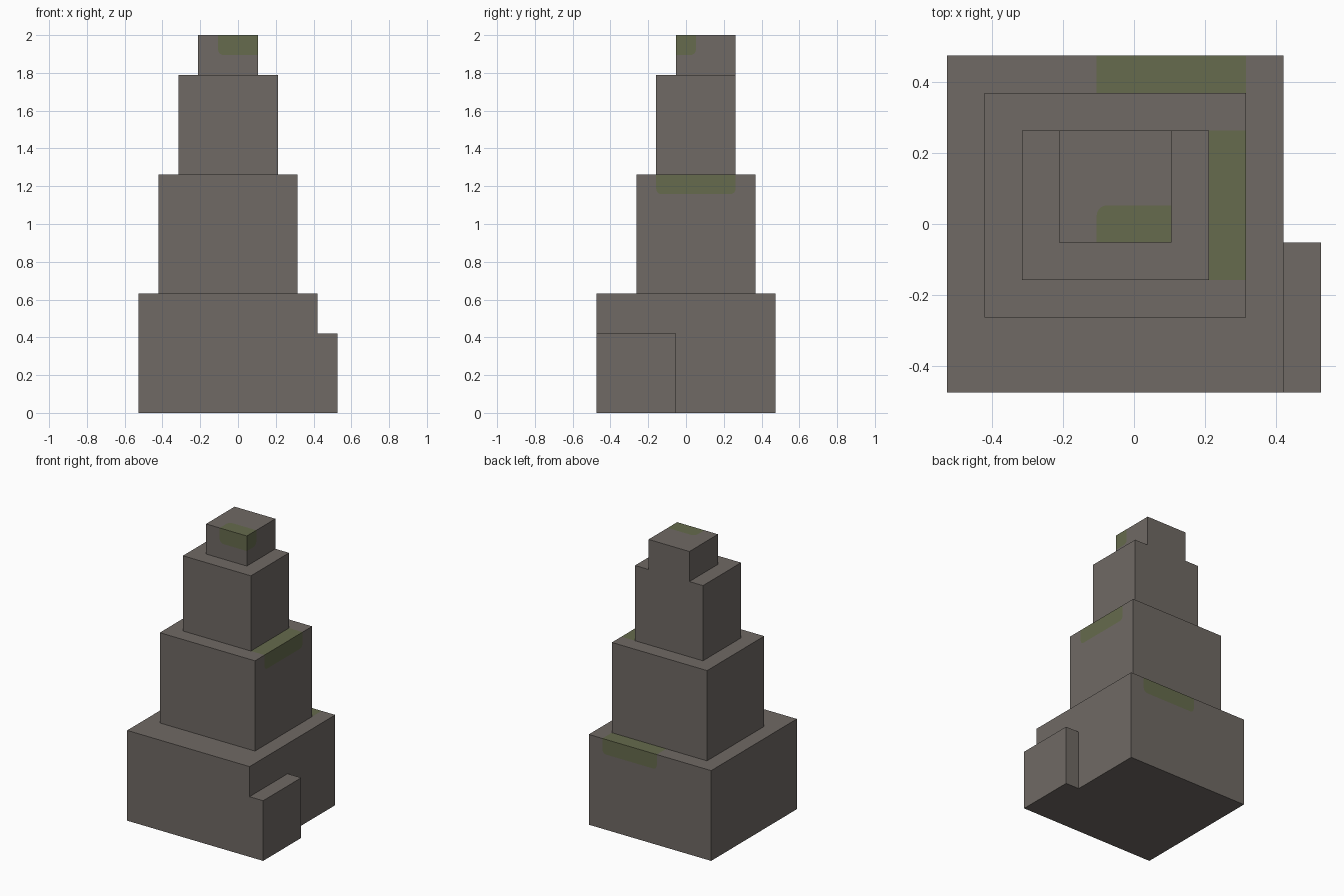
import bpy, bmesh, math
from mathutils import Vector, Matrix

if "Cube" in bpy.data.objects:
    bpy.data.objects.remove(bpy.data.objects["Cube"])

U = 2 / 19          # the tower is 19 modules tall
R = 0.28            # corner radius of the moss patches, in modules


def material(name, rgb):
    m = bpy.data.materials.new(name)
    m.diffuse_color = (*rgb, 1)
    m.use_nodes = True
    m.node_tree.nodes["Principled BSDF"].inputs["Base Color"].default_value = m.diffuse_color
    return m


STONE = material("grey_brown_stone", (0.160, 0.142, 0.128))
MOSS = material("moss_green", (0.133, 0.147, 0.074))


def rounded(points, radius):
    """Path with its inner corners rounded by quarter arcs."""
    pts = [Vector(p) for p in points]
    if not radius:
        return pts
    out = [pts[0]]
    for p, c, n in zip(pts, pts[1:], pts[2:]):
        a, b = (p - c).normalized(), (n - c).normalized()
        for k in range(6):
            t = math.pi / 2 * k / 5
            out.append(c + radius * (a * (1 - math.sin(t)) + b * (1 - math.cos(t))))
    return out + [pts[-1]]


def vert_at(bm, p):
    """Vertex at p, splitting the edge it lies on when needed."""
    for v in bm.verts:
        if (v.co - p).length < 1e-4:
            return v
    for e in bm.edges:
        a, b = e.verts
        da, db = (a.co - p).length, (b.co - p).length
        if da + db - e.calc_length() < 1e-5:
            v = bmesh.utils.edge_split(e, a, da / (da + db))[1]
            v.co = p
            return v


def cut_face(bm, points, radius):
    """Split one flat face along a path that starts and ends on its border."""
    pts = rounded(points, radius)
    a, b = vert_at(bm, pts[0]), vert_at(bm, pts[-1])
    bm.normal_update()
    face = next(f for f in bm.faces if a in f.verts and b in f.verts
                and all(abs((p - a.co).dot(f.normal)) < 1e-4 for p in pts))
    ring = list(face.verts)
    i = ring.index(a)
    ring = ring[i:] + ring[:i]
    j = ring.index(b)
    bm.faces.remove(face)
    path = [bm.verts.new(p) for p in pts[1:-1]]
    bm.faces.new(ring[:j + 1] + path[::-1])
    bm.faces.new(ring[j:] + [a] + path)


def block(name, lo, hi, cuts=(), moss=None):
    """Stone box from lo to hi; faces inside the moss bounds turn green."""
    lo, hi = Vector(lo), Vector(hi)
    bm = bmesh.new()
    bmesh.ops.create_cube(bm, size=1, matrix=Matrix.Translation((lo + hi) / 2)
                          @ Matrix.Diagonal((*(hi - lo), 1)))
    for points, radius in cuts:
        cut_face(bm, points, radius)
    if moss:
        for f in bm.faces:
            f.material_index = int(all(
                moss[0][k] - 1e-3 <= v.co[k] <= moss[1][k] + 1e-3
                for v in f.verts for k in range(3)))
    bmesh.ops.scale(bm, vec=(U, U, U), verts=bm.verts)
    bm.normal_update()
    me = bpy.data.meshes.new(name)
    bm.to_mesh(me)
    bm.free()
    me.materials.append(STONE)
    me.materials.append(MOSS)
    bpy.context.collection.objects.link(bpy.data.objects.new(name, me))


# Base tier, moss over the back edge
block("base_tier", (-5, -4.5, 0), (4, 4.5, 6), [
    ([(-1, 4.5, 6), (-1, 4.5, 5), (3, 4.5, 5), (3, 4.5, 6)], R),
    ([(-1, 4.5, 6), (-1, 3.5, 6), (3, 3.5, 6), (3, 4.5, 6)], 0),
], ((-1, 3.5, 5), (3, 4.5, 6)))

# Low block against the right side of the base
block("side_block", (4, -4.5, 0), (5, -0.5, 4))

# Second tier, moss over the right edge
block("second_tier", (-4, -2.5, 6), (3, 3.5, 12), [
    ([(3, -1.5, 12), (3, -1.5, 11), (3, 2.5, 11), (3, 2.5, 12)], R),
    ([(3, -1.5, 12), (2, -1.5, 12), (2, 2.5, 12), (3, 2.5, 12)], 0),
], ((2, -1.5, 11), (3, 2.5, 12)))

# Third tier
block("third_tier", (-3, -1.5, 12), (2, 2.5, 17))

# Top block, moss wrapping the front right corner
block("top_block", (-2, -0.5, 17), (1, 2.5, 19), [
    ([(-1, -0.5, 19), (-1, -0.5, 18), (1, -0.5, 18)], R),
    ([(1, -0.5, 18), (1, 0.5, 18), (1, 0.5, 19)], R),
    ([(1, 0.5, 19), (-1, 0.5, 19), (-1, -0.5, 19)], R),
], ((-1, -0.5, 18), (1, 0.5, 19)))
